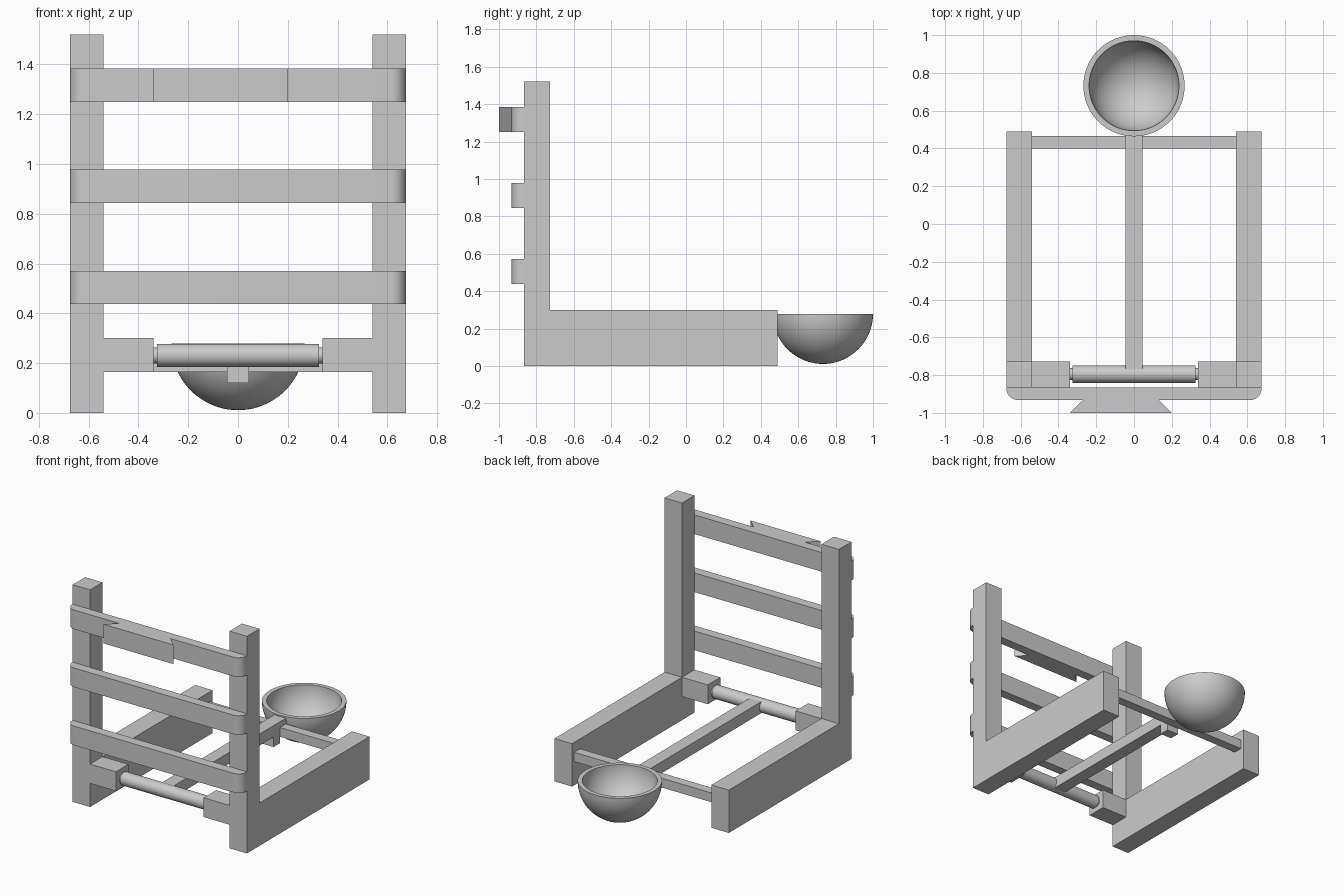
import bpy, bmesh, math
from mathutils import Vector, Matrix

cube = bpy.data.objects.get("Cube")
if cube:
    bpy.data.objects.remove(cube, do_unlink=True)

GREY = (0.6, 0.6, 0.6, 1)
mat = bpy.data.materials.new("plain grey")
mat.use_nodes = True
mat.diffuse_color = GREY
mat.node_tree.nodes["Principled BSDF"].inputs["Base Color"].default_value = GREY


def finish(name, bm, smooth=False):
    bmesh.ops.recalc_face_normals(bm, faces=bm.faces)
    me = bpy.data.meshes.new(name)
    bm.to_mesh(me)
    bm.free()
    me.materials.append(mat)
    ob = bpy.data.objects.new(name, me)
    bpy.context.collection.objects.link(ob)
    if smooth:
        bpy.ops.object.select_all(action='DESELECT')
        ob.select_set(True)
        bpy.context.view_layer.objects.active = ob
        bpy.ops.object.shade_smooth_by_angle(angle=math.radians(35))
    return ob


def prism(name, points, depth, smooth=False):
    """Extrude a closed outline of 3D points along the vector depth."""
    bm = bmesh.new()
    face = bm.faces.new([bm.verts.new(p) for p in points])
    new = bmesh.ops.extrude_face_region(bm, geom=[face])["geom"]
    verts = [v for v in new if isinstance(v, bmesh.types.BMVert)]
    bmesh.ops.translate(bm, verts=verts, vec=Vector(depth))
    return finish(name, bm, smooth)


def box(name, x0, x1, y0, y1, z0, z1):
    outline = [(x0, y0, z0), (x1, y0, z0), (x1, y1, z0), (x0, y1, z0)]
    return prism(name, outline, (0, 0, z1 - z0))


def rod(name, radius, length, y, z):
    bm = bmesh.new()
    bmesh.ops.create_cone(
        bm, cap_ends=True, segments=48, radius1=radius, radius2=radius, depth=length,
        matrix=Matrix.Translation((0, y, z)) @ Matrix.Rotation(math.pi / 2, 4, 'Y'))
    return finish(name, bm, True)


OUT, INN = 0.675, 0.54         # outer and inner sides of the frame
FRONT, POST_BACK, BACK = -0.865, -0.727, 0.49
SLAT_FRONT = -0.932

# L-shaped side frames and the axle blocks on their inner sides
profile = [(FRONT, 0), (BACK, 0), (BACK, 0.3), (POST_BACK, 0.3), (POST_BACK, 1.52), (FRONT, 1.52)]
for side, s in (("left", 1), ("right", -1)):
    prism(side + "_side_frame", [(s * INN, y, z) for y, z in profile], (s * (OUT - INN), 0, 0))
    box(side + "_axle_block", *sorted((s * 0.34, s * INN)), FRONT, POST_BACK, 0.165, 0.3)

# Slats across the front with rounded outer corners
R = 0.06
arc = [(OUT - R + R * math.sin(a), SLAT_FRONT + R - R * math.cos(a))
       for a in (math.pi / 2 * i / 10 for i in range(11))]
half = arc + [(OUT, FRONT)]
outline = half + [(-x, y) for x, y in reversed(half)]
for name, z in (("lower", 0.437), ("middle", 0.844), ("upper", 1.25)):
    prism(name + "_slat", [(x, y, z) for x, y in outline], (0, 0, 0.134), True)

# Dovetail plate on the upper slat
prism("dovetail_plate", [(x, y, 1.25) for x, y in
      ((-0.34, -1), (0.2, -1), (0.13, SLAT_FRONT), (-0.27, SLAT_FRONT))], (0, 0, 0.134))

# Roller on its axle, rear crossbar, throwing arm with stop peg
rod("axle", 0.032, 0.7, -0.795, 0.231)
rod("roller", 0.046, 0.65, -0.795, 0.231)
box("rear_crossbar", -INN, INN, 0.4, 0.465, 0.165, 0.23)
box("throwing_arm", -0.045, 0.045, -0.795, 0.49, 0.19, 0.27)
box("stop_peg", -0.045, 0.045, 0.33, 0.4, 0.12, 0.2)

# Hemispherical bowl, spun from a half section
bm = bmesh.new()
CENTRE = Vector((0, 0.732, 0.279))
N = 20
angles = [math.pi / 2 * i / N for i in range(N + 1)]
section = [(0.268 * math.sin(a), -0.268 * math.cos(a)) for a in angles]
section += [(0.238 * math.sin(a), -0.238 * math.cos(a)) for a in reversed(angles)]
verts = [bm.verts.new(CENTRE + Vector((r, 0, z))) for r, z in section]
edges = [bm.edges.new(pair) for pair in zip(verts, verts[1:])]
bmesh.ops.spin(bm, geom=verts + edges, cent=CENTRE, axis=(0, 0, 1),
               angle=2 * math.pi, steps=64)
bmesh.ops.remove_doubles(bm, verts=bm.verts, dist=0.0002)
finish("bowl", bm, True)
